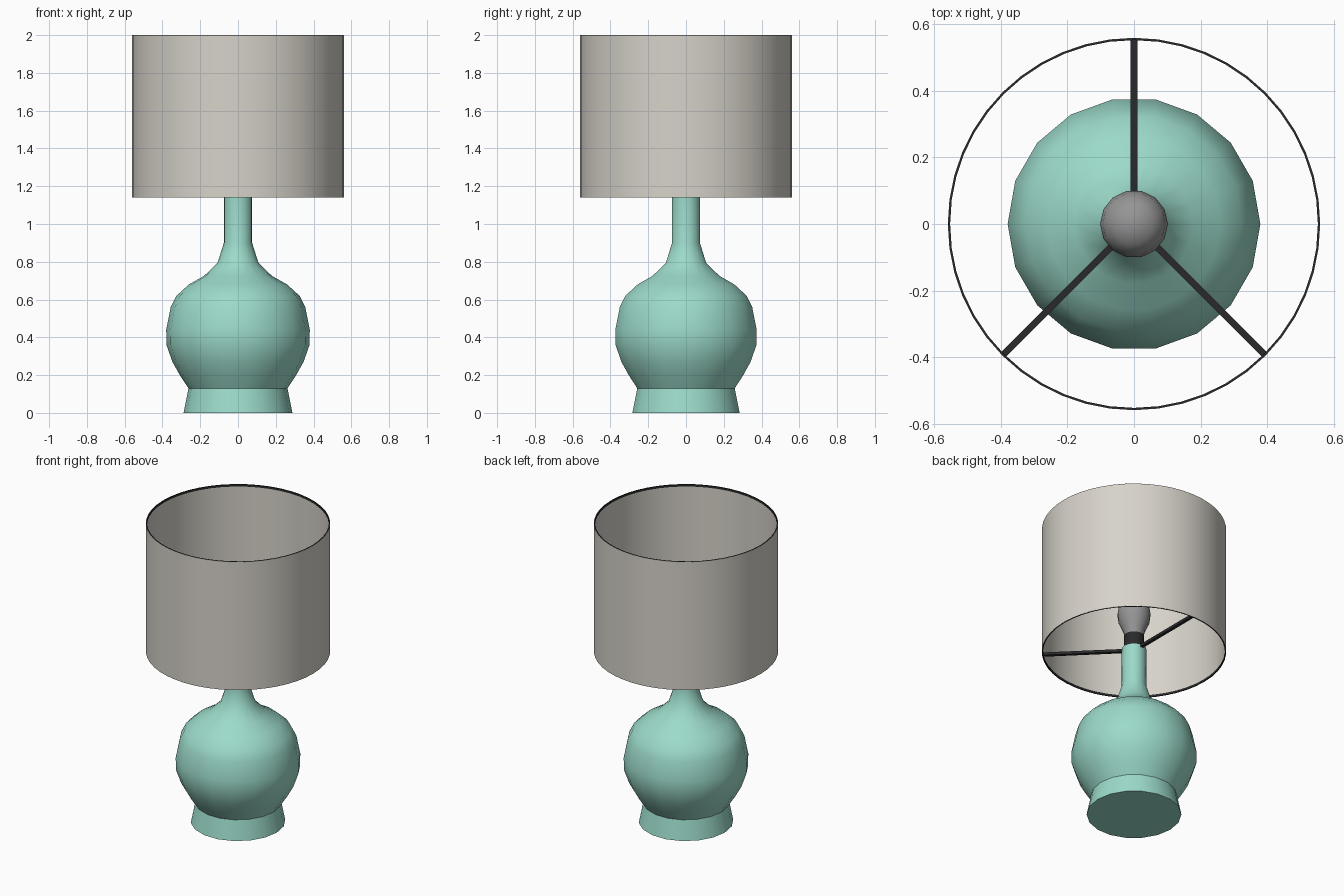
import bpy, math

if "Cube" in bpy.data.objects:
    bpy.data.objects.remove(bpy.data.objects["Cube"])


def material(name, rgb):
    m = bpy.data.materials.new(name)
    m.diffuse_color = (*rgb, 1)
    m.use_nodes = True
    m.node_tree.nodes["Principled BSDF"].inputs["Base Color"].default_value = m.diffuse_color
    return m


TEAL = material("teal ceramic", (0.33, 0.70, 0.59))
LINEN = material("warm grey linen", (0.68, 0.65, 0.59))
DARK = material("dark metal", (0.023, 0.023, 0.025))
GREY = material("grey bulb", (0.30, 0.30, 0.30))


def lathe(name, profile, sides, mat, closed=False, angle=40):
    """Revolve (radius, z) points, listed bottom to top on the outside."""
    verts, faces, rings = [], [], []
    for r, z in profile:
        start = len(verts)
        n = sides if r > 0 else 1
        for i in range(n):
            a = 2 * math.pi * i / sides
            verts.append((r * math.cos(a), r * math.sin(a), z))
        rings.append([start + i % n for i in range(sides)])
    pairs = list(zip(rings, rings[1:]))
    if closed:
        pairs.append((rings[-1], rings[0]))
    for lo, hi in pairs:
        for i in range(sides):
            j = (i + 1) % sides
            quad = [lo[i], lo[j], hi[j], hi[i]]
            faces.append(list(dict.fromkeys(quad)))
    if not closed:
        for ring, flip in ((rings[0], True), (rings[-1], False)):
            if len(set(ring)) > 1:
                faces.append(ring[::-1] if flip else ring)
    me = bpy.data.meshes.new(name)
    me.from_pydata(verts, [], faces)
    me.materials.append(mat)
    ob = bpy.data.objects.new(name, me)
    bpy.context.collection.objects.link(ob)
    bpy.ops.object.select_all(action='DESELECT')
    ob.select_set(True)
    bpy.context.view_layer.objects.active = ob
    bpy.ops.object.shade_smooth_by_angle(angle=math.radians(angle))
    return ob


# Gourd-shaped base: flared foot, round belly and slim neck
lathe("lamp_base", [(0.288, 0), (0.262, 0.13), (0.308, 0.20), (0.347, 0.27),
                    (0.379, 0.36), (0.380, 0.44), (0.356, 0.56), (0.326, 0.62),
                    (0.260, 0.68), (0.180, 0.725), (0.108, 0.795),
                    (0.075, 0.90), (0.075, 1.16)], 18, TEAL)

# Socket and bulb
lathe("socket", [(0.062, 1.15), (0.062, 1.25)], 18, DARK)
lathe("bulb", [(0.055, 1.24), (0.068, 1.29), (0.095, 1.35), (0.102, 1.40),
               (0.094, 1.45), (0.060, 1.49), (0, 1.505)], 14, GREY)

# Open drum shade: thin wall, with dark wire rings just inside each end
R, LOW, HIGH = 0.56, 1.14, 2.0
lathe("shade", [(R, LOW), (R, HIGH - 0.001), (R - 0.003, HIGH - 0.001),
                (R - 0.003, LOW)], 48, LINEN, closed=True)
for name, z in (("bottom_ring", LOW - 0.001), ("top_ring", HIGH - 0.014)):
    lathe(name, [(R - 0.001, z), (R - 0.001, z + 0.014),
                 (R - 0.007, z + 0.014), (R - 0.007, z)], 48, DARK, closed=True)

# Three spokes joining the neck to the bottom ring
for k, deg in enumerate((90, 225, 315)):
    a = math.radians(deg)
    r0, r1 = 0.05, R - 0.004
    mid = (r0 + r1) / 2
    bpy.ops.mesh.primitive_cube_add(
        size=1, location=(mid * math.cos(a), mid * math.sin(a), LOW + 0.010),
        rotation=(0, 0, a))
    spoke = bpy.context.object
    spoke.name = f"spoke_{k + 1}"
    spoke.scale = (r1 - r0, 0.021, 0.018)
    spoke.data.materials.append(DARK)
